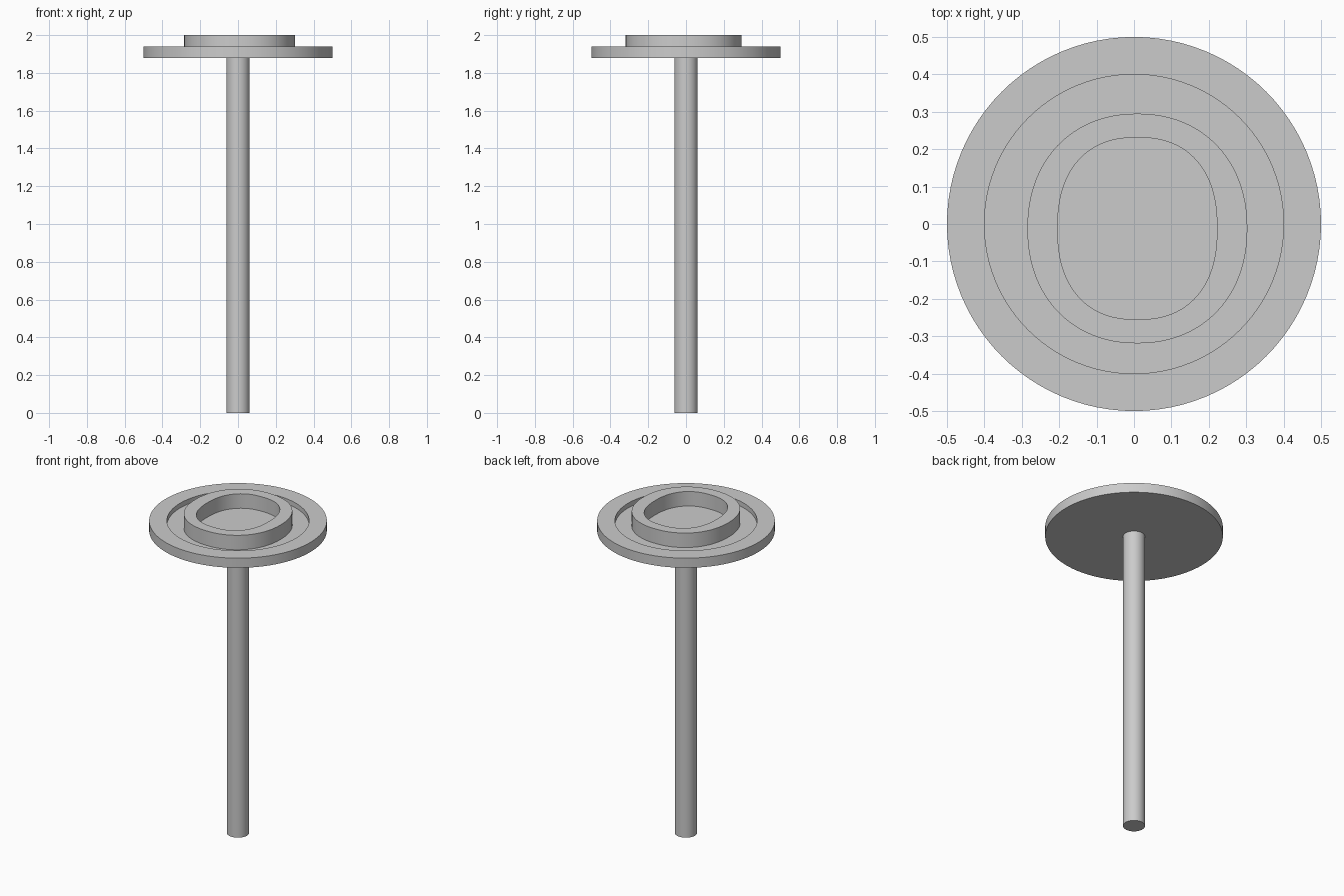
import bpy
import bmesh
from math import cos, sin, pi, copysign, radians

cube = bpy.data.objects.get("Cube")
if cube:
    bpy.data.objects.remove(cube, do_unlink=True)

grey = bpy.data.materials.new("plain grey")
grey.use_nodes = True
colour = (0.6, 0.6, 0.6, 1)
grey.diffuse_color = colour
grey.node_tree.nodes["Principled BSDF"].inputs["Base Color"].default_value = colour

SEGMENTS = 96


def loop(rx, ry, z, power=2, centre=(0, 0)):
    """Points of a rounded outline; a power above 2 squares it off."""
    points = []
    for i in range(SEGMENTS):
        a = 2 * pi * i / SEGMENTS
        c, s = cos(a), sin(a)
        points.append((centre[0] + rx * copysign(abs(c) ** (2 / power), c),
                       centre[1] + ry * copysign(abs(s) ** (2 / power), s), z))
    return points


def loft(name, loops, closed=False):
    """Skin successive outlines, then cap the ends or join last to first."""
    bm = bmesh.new()
    rows = [[bm.verts.new(p) for p in points] for points in loops]
    pairs = list(zip(rows, rows[1:]))
    if closed:
        pairs.append((rows[-1], rows[0]))
    else:
        bm.faces.new(rows[0][::-1])
        bm.faces.new(rows[-1])
    for low, high in pairs:
        for i in range(SEGMENTS):
            j = (i + 1) % SEGMENTS
            bm.faces.new((low[i], low[j], high[j], high[i]))
    bmesh.ops.recalc_face_normals(bm, faces=bm.faces)
    mesh = bpy.data.meshes.new(name)
    bm.to_mesh(mesh)
    bm.free()
    mesh.materials.append(grey)
    obj = bpy.data.objects.new(name, mesh)
    bpy.context.collection.objects.link(obj)
    bpy.ops.object.select_all(action="DESELECT")
    obj.select_set(True)
    bpy.context.view_layer.objects.active = obj
    bpy.ops.object.shade_smooth_by_angle(angle=radians(30))
    return obj


# Round pole
loft("pole", [loop(0.062, 0.062, z) for z in (0, 1.88)])

# Disc with a shallow round recess in its top
FLOOR, RIM, TOP = 1.91, 1.94, 2.0
loft("recessed_disc", [loop(r, r, z) for r, z in
                       ((0.5, 1.88), (0.5, RIM), (0.4, RIM), (0.4, FLOOR))])

# Slightly squared, off-centre ring standing in the recess
outer = dict(rx=0.294, ry=0.307, power=2.15, centre=(0.009, -0.012))
inner = dict(rx=0.213, ry=0.243, power=2.35, centre=(0.009, -0.012))
loft("raised_ring", [loop(z=FLOOR, **outer), loop(z=TOP, **outer),
                     loop(z=TOP, **inner), loop(z=FLOOR, **inner)], closed=True)
